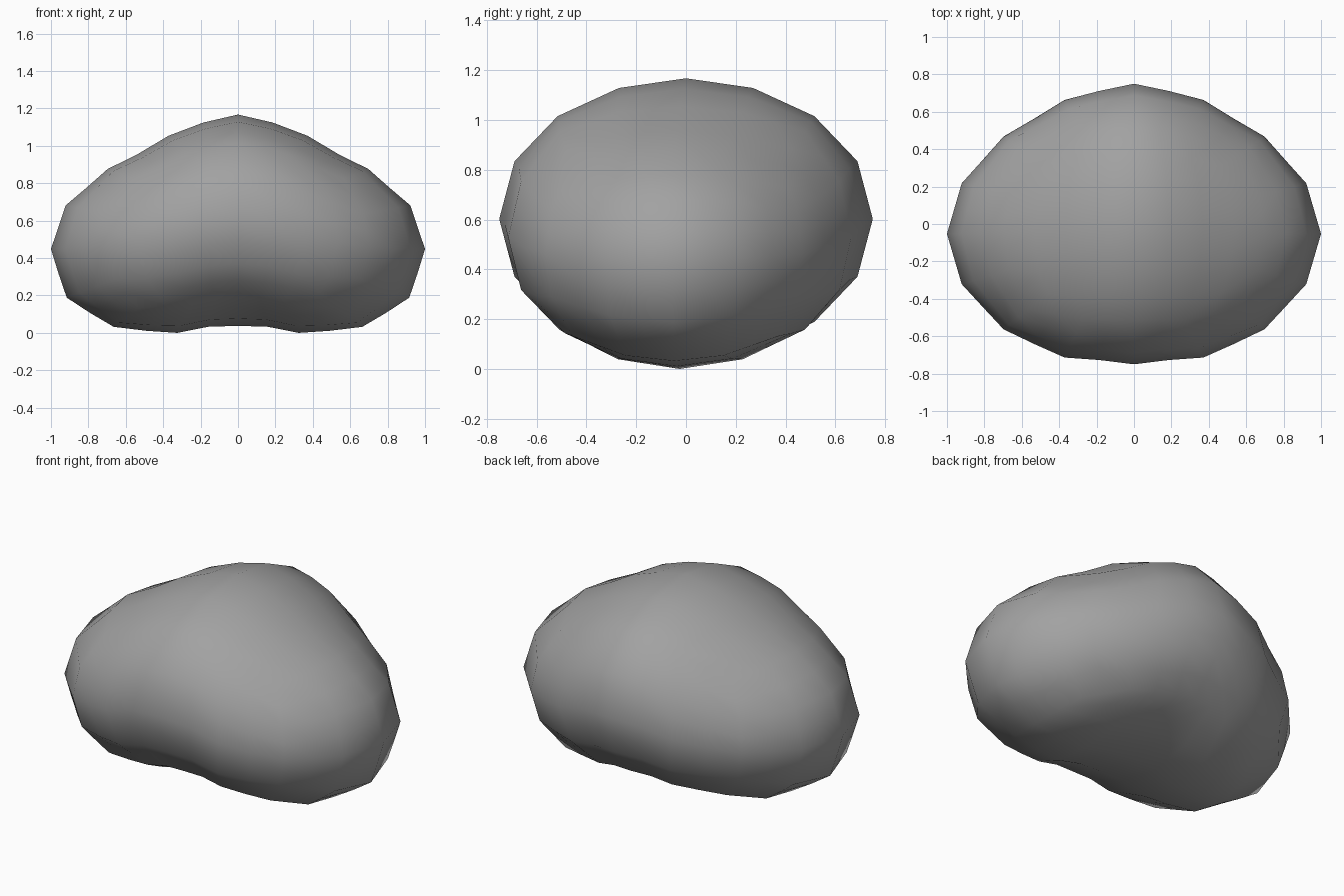
import bpy, bmesh
from math import tan, pi, exp, sin

if "Cube" in bpy.data.objects:
    bpy.data.objects.remove(bpy.data.objects["Cube"])

# Rounded cube-sphere, 16 sides around each axis
bm = bmesh.new()
bmesh.ops.create_cube(bm, size=2)
bmesh.ops.subdivide_edges(bm, edges=bm.edges[:], cuts=3, use_grid_fill=True)
for v in bm.verts:
    for i in range(3):
        v.co[i] = tan(v.co[i] * pi / 4)
    v.co.normalize()
    # Slightly fuller in height than a true sphere
    for i, k in enumerate((-0.012, -0.025, 0.03)):
        v.co[i] += k * sin(pi * v.co[i])

# Flat refinement before the bend
bmesh.ops.subdivide_edges(bm, edges=bm.edges[:], cuts=1, use_grid_fill=True)

# Stretch, then lift the middle into a bean shape; pinch and fill the underside
for v in bm.verts:
    x, y, z = v.co
    under = max(0, -z)
    lift = exp(-(x / 0.46) ** 2)
    pinch = 0.055 * sin(pi * x) * under
    sag = 0.1 * x ** 4 * under
    v.co = (x - pinch, 0.75 * y - 0.053 * (1 - lift),
            0.445 + 0.155 * lift + 0.565 * z - sag)

# Rest on the ground
low = min(v.co.z for v in bm.verts)
for v in bm.verts:
    v.co.z -= low
for f in bm.faces:
    f.smooth = True

mesh = bpy.data.meshes.new("bean_body")
bm.to_mesh(mesh)
bm.free()

# Darker grey finish
grey = bpy.data.materials.new("dark_grey")
grey.diffuse_color = (0.36, 0.36, 0.36, 1)
grey.use_nodes = True
grey.node_tree.nodes["Principled BSDF"].inputs["Base Color"].default_value = grey.diffuse_color
mesh.materials.append(grey)
bpy.context.collection.objects.link(bpy.data.objects.new("bean_body", mesh))
